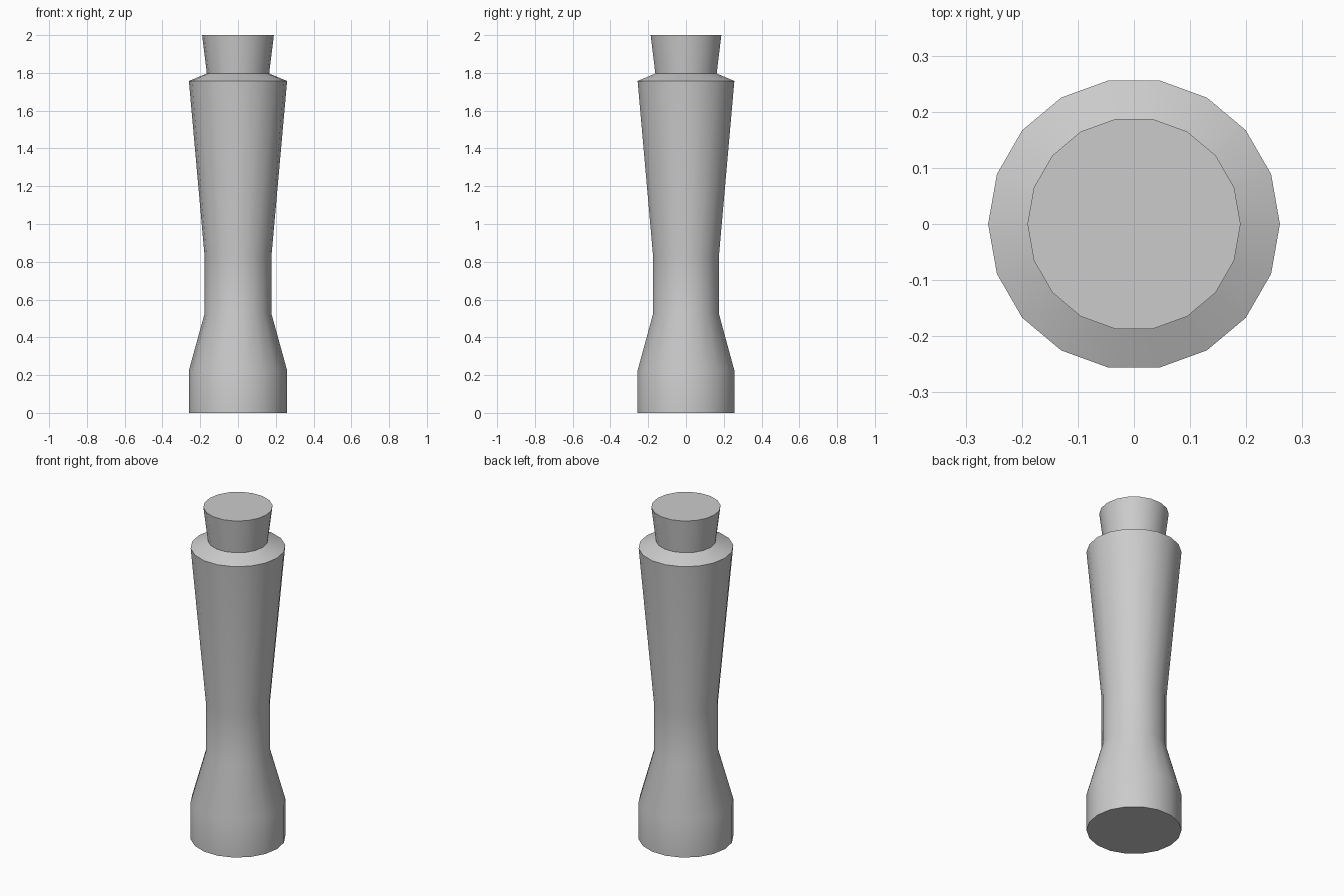
import bpy, bmesh
from math import cos, sin, tau, radians

if "Cube" in bpy.data.objects:
    bpy.data.objects.remove(bpy.data.objects["Cube"])

SIDES = 18


def turned(name, profile):
    """Closed turned solid from (radius, z) pairs."""
    bm = bmesh.new()
    rings = [[bm.verts.new((r * cos(tau * i / SIDES), r * sin(tau * i / SIDES), z))
              for i in range(SIDES)] for r, z in profile]
    for low, high in zip(rings, rings[1:]):
        for i in range(SIDES):
            j = (i + 1) % SIDES
            bm.faces.new((low[i], low[j], high[j], high[i]))
    bm.faces.new(rings[0][::-1])
    bm.faces.new(rings[-1])
    mesh = bpy.data.meshes.new(name)
    bm.to_mesh(mesh)
    bm.free()
    obj = bpy.data.objects.new(name, mesh)
    bpy.context.collection.objects.link(obj)
    bpy.ops.object.select_all(action='DESELECT')
    obj.select_set(True)
    bpy.context.view_layer.objects.active = obj
    bpy.ops.object.shade_smooth_by_angle(angle=radians(30))
    return obj


# Post: straight foot, narrow waist, flared body, shoulder and flared cap
turned("turned_post", [
    (0.26, 0.0), (0.26, 0.225), (0.177, 0.525), (0.177, 0.83),
    (0.26, 1.757), (0.165, 1.797), (0.19, 2.0),
])
